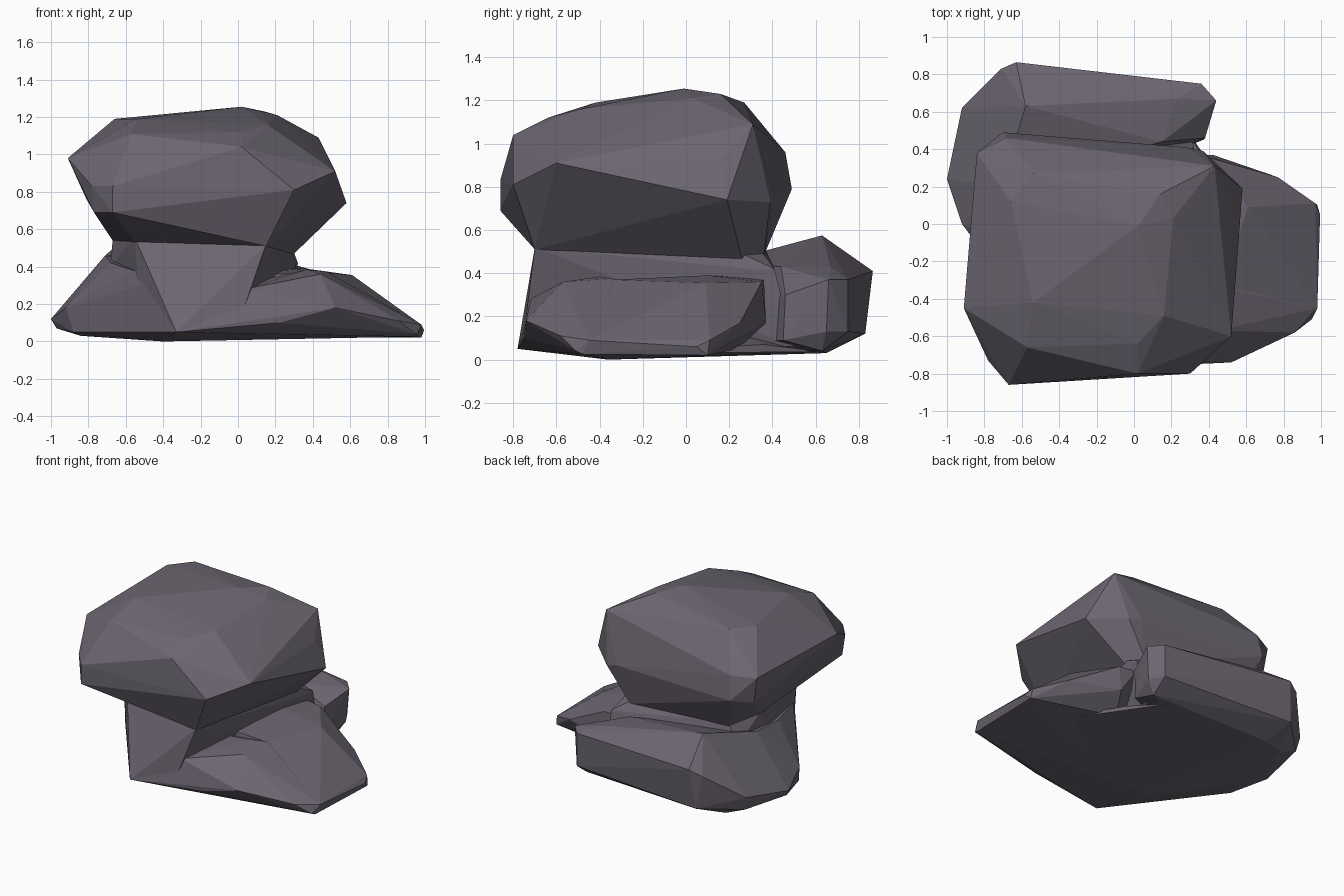
import bpy, bmesh

stone = bpy.data.materials.new("grey_violet_stone")
stone.diffuse_color = (0.15, 0.132, 0.165, 1)


def hull(name, points):
    """Flat-faced boulder chipped out of a few corner points."""
    bm = bmesh.new()
    for p in points:
        bm.verts.new(p)
    res = bmesh.ops.convex_hull(bm, input=bm.verts)
    loose = {v for v in res["geom_interior"] + res["geom_unused"]
             if isinstance(v, bmesh.types.BMVert)}
    bmesh.ops.delete(bm, geom=list(loose), context='VERTS')
    bmesh.ops.dissolve_limit(bm, angle_limit=0.05, verts=bm.verts, edges=bm.edges)
    bmesh.ops.recalc_face_normals(bm, faces=bm.faces)
    mesh = bpy.data.meshes.new(name)
    bm.to_mesh(mesh)
    bm.free()
    mesh.materials.append(stone)
    ob = bpy.data.objects.new(name, mesh)
    bpy.context.collection.objects.link(ob)
    return ob


# Overhanging upper boulder
cap = hull("rock", [
    # crown
    (0.02, -0.01, 1.255), (0.14, 0.16, 1.23), (0.21, 0.03, 1.21), (-0.54, 0.27, 1.19),
    (-0.66, 0.12, 1.19), (0.16, -0.49, 1.16), (-0.54, -0.42, 1.19),
    (0.02, -0.64, 1.12), (-0.57, -0.66, 1.11),
    # widest belt
    (-0.91, -0.45, 0.98), (-0.78, -0.73, 0.83), (-0.67, -0.86, 0.83), (0.02, -0.80, 1.04),
    (0.30, -0.80, 0.81), (0.52, -0.60, 0.91), (0.51, 0.16, 0.93), (0.43, 0.31, 1.09),
    (0.58, 0.19, 0.74), (0.37, 0.39, 0.73), (0.28, 0.41, 0.76),
    (-0.70, 0.49, 0.79), (-0.68, 0.46, 0.96), (-0.84, 0.38, 0.95),
    # underside
    (-0.67, -0.86, 0.69), (-0.77, -0.71, 0.69), (-0.81, 0.37, 0.76), (-0.67, 0.42, 0.66),
    (-0.55, -0.50, 0.53), (0.15, -0.70, 0.51), (0.29, 0.26, 0.46),
    (0.2, 0.36, 0.48), (-0.6, 0.36, 0.53), (-0.67, 0.1, 0.54)])

# Tapering neck under the boulder
neck = hull("neck", [
    (-0.55, -0.50, 0.55), (0.15, -0.70, 0.52), (0.29, 0.24, 0.5), (0.2, 0.35, 0.5),
    (-0.6, 0.35, 0.55), (-0.67, 0.1, 0.55),
    (-0.44, -0.62, 0.33), (0.04, -0.72, 0.28), (0.31, 0.30, 0.42), (0.32, 0.41, 0.42),
    (-0.68, 0.4, 0.40), (-0.68, 0.0, 0.41),
    (-0.52, -0.47, 0.05), (-0.33, -0.78, 0.05), (0.0, -0.755, 0.085),
    (0.3, 0.5, 0.06), (-0.7, 0.4, 0.04)])

# Low tongue reaching to the right: front and rear lobes with a dip between
rim = [(0.86, -0.58, 0.11), (0.98, -0.45, 0.09), (0.95, -0.51, 0.04), (0.96, -0.48, 0.025)]
dip = [(0.47, -0.34, 0.375), (0.63, -0.25, 0.24)]
front_lobe = hull("front_lobe", rim + dip + [
    (0.04, -0.72, 0.28), (0.44, -0.57, 0.36), (0.37, -0.40, 0.385), (0.52, -0.74, 0.18),
    (0.22, -0.75, 0.10), (0.40, -0.60, 0.04), (-0.33, -0.78, 0.05), (-0.2, -0.3, 0.02),
    (0.0, -0.3, 0.3), (0.6, -0.1, 0.03)])
rear_lobe = hull("rear_lobe", rim[1:] + [
    (0.47, -0.34, 0.37), (0.63, -0.25, 0.24),
    (0.61, 0.09, 0.355), (0.36, 0.10, 0.39), (0.42, 0.35, 0.36), (0.28, 0.36, 0.37),
    (0.0, 0.2, 0.39), (0.2, -0.3, 0.36), (0.77, 0.25, 0.17), (0.97, 0.11, 0.09),
    (0.995, 0.05, 0.06), (0.98, 0.1, 0.02), (0.42, 0.37, 0.17), (0.36, 0.24, 0.05),
    (0.0, -0.3, 0.02)])

# Back slab with its ridge, wrapping round the left side
slab = hull("back_slab", [
    (-0.58, 0.63, 0.575), (-0.60, 0.42, 0.50), (0.23, 0.67, 0.43), (0.15, 0.44, 0.43),
    (0.36, 0.75, 0.37), (0.44, 0.66, 0.37), (0.38, 0.46, 0.30),
    (0.42, 0.65, 0.13), (0.36, 0.75, 0.13), (0.36, 0.63, 0.04), (0.37, 0.45, 0.09),
    (-0.63, 0.865, 0.41), (-0.71, 0.83, 0.37), (-0.66, 0.83, 0.12), (-0.60, 0.65, 0.03),
    (-0.75, 0.61, 0.03), (-0.92, 0.62, 0.19), (-0.90, 0.60, 0.09), (-1.0, 0.24, 0.12),
    (-0.97, 0.22, 0.07), (-0.92, 0.0, 0.18), (-0.88, -0.05, 0.05), (-0.84, 0.1, 0.03),
    (-0.71, 0.2, 0.46)])

# Flank filling the front left side
flank = hull("left_flank", [
    (-0.71, 0.2, 0.46), (-0.68, -0.1, 0.42), (-0.56, -0.44, 0.38), (-0.44, -0.62, 0.33),
    (-0.52, -0.49, 0.04), (-0.33, -0.78, 0.05), (-0.92, 0.0, 0.18), (-1.0, 0.24, 0.12),
    (-0.97, 0.22, 0.07), (-0.88, -0.05, 0.05), (-0.84, 0.1, 0.03), (-0.4, -0.36, 0.0),
    (-0.3, 0.3, 0.03), (-0.3, 0.2, 0.4)])

# Nearly flat underside closing the gaps between the parts
base = hull("base", [
    (0.2, 0.62, 0.037), (0.37, 0.36, 0.07), (0.96, -0.47, 0.026), (0.40, -0.60, 0.035),
    (-0.33, -0.77, 0.05), (-0.52, -0.49, 0.04), (-0.88, -0.05, 0.05), (-0.84, 0.1, 0.03),
    (-0.60, 0.64, 0.03), (-0.4, -0.36, 0.0), (0.0, 0.0, 0.22)])

# Fuse everything into one stone
bpy.context.view_layer.objects.active = cap
for part in (neck, front_lobe, rear_lobe, slab, flank, base):
    mod = cap.modifiers.new("fuse", 'BOOLEAN')
    mod.operation = 'UNION'
    mod.solver = 'EXACT'
    mod.object = part
    bpy.ops.object.modifier_apply(modifier=mod.name)
    bpy.data.objects.remove(part)
